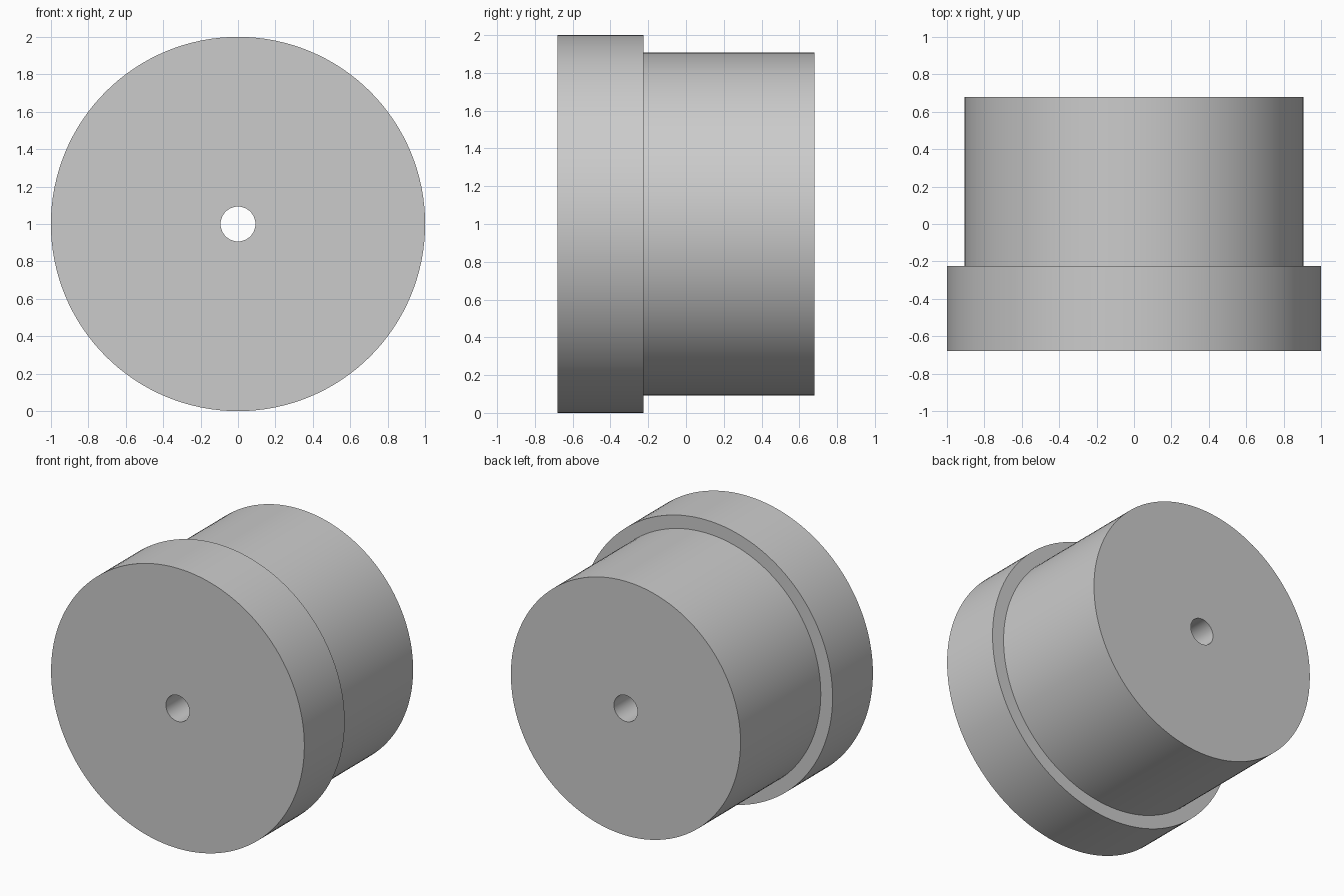
import bpy, bmesh, math
from mathutils import Matrix, Vector

cube = bpy.data.objects.get("Cube")
if cube:
    bpy.data.objects.remove(cube, do_unlink=True)

SEGMENTS = 128

# Plain grey finish
grey = bpy.data.materials.new("light_grey")
grey.use_nodes = True
colour = (0.6, 0.6, 0.6, 1)
grey.diffuse_color = colour
grey.node_tree.nodes["Principled BSDF"].inputs["Base Color"].default_value = colour

# Closed half-section as (radius, y): bore, wide flange, narrower barrel
bore, flange, barrel = 0.093, 1.0, 0.907
front, step, back = -0.68, -0.225, 0.68
section = [(bore, front), (flange, front), (flange, step),
           (barrel, step), (barrel, back), (bore, back)]

# Revolve the section around the horizontal axis
bm = bmesh.new()
rings = []
for i in range(SEGMENTS):
    turn = Matrix.Rotation(math.tau * i / SEGMENTS, 3, 'Y')
    rings.append([bm.verts.new(turn @ Vector((r, y, 0))) for r, y in section])
for i, ring in enumerate(rings):
    following = rings[(i + 1) % SEGMENTS]
    for j in range(len(section)):
        k = (j + 1) % len(section)
        bm.faces.new((ring[j], ring[k], following[k], following[j]))
bmesh.ops.recalc_face_normals(bm, faces=bm.faces)

mesh = bpy.data.meshes.new("flanged_bushing")
bm.to_mesh(mesh)
bm.free()
mesh.materials.append(grey)
bushing = bpy.data.objects.new("flanged_bushing", mesh)
bushing.location.z = flange
bpy.context.collection.objects.link(bushing)

# Smooth round walls with crisp rims
bpy.ops.object.select_all(action='DESELECT')
bushing.select_set(True)
bpy.context.view_layer.objects.active = bushing
bpy.ops.object.shade_smooth_by_angle(angle=math.radians(30))
